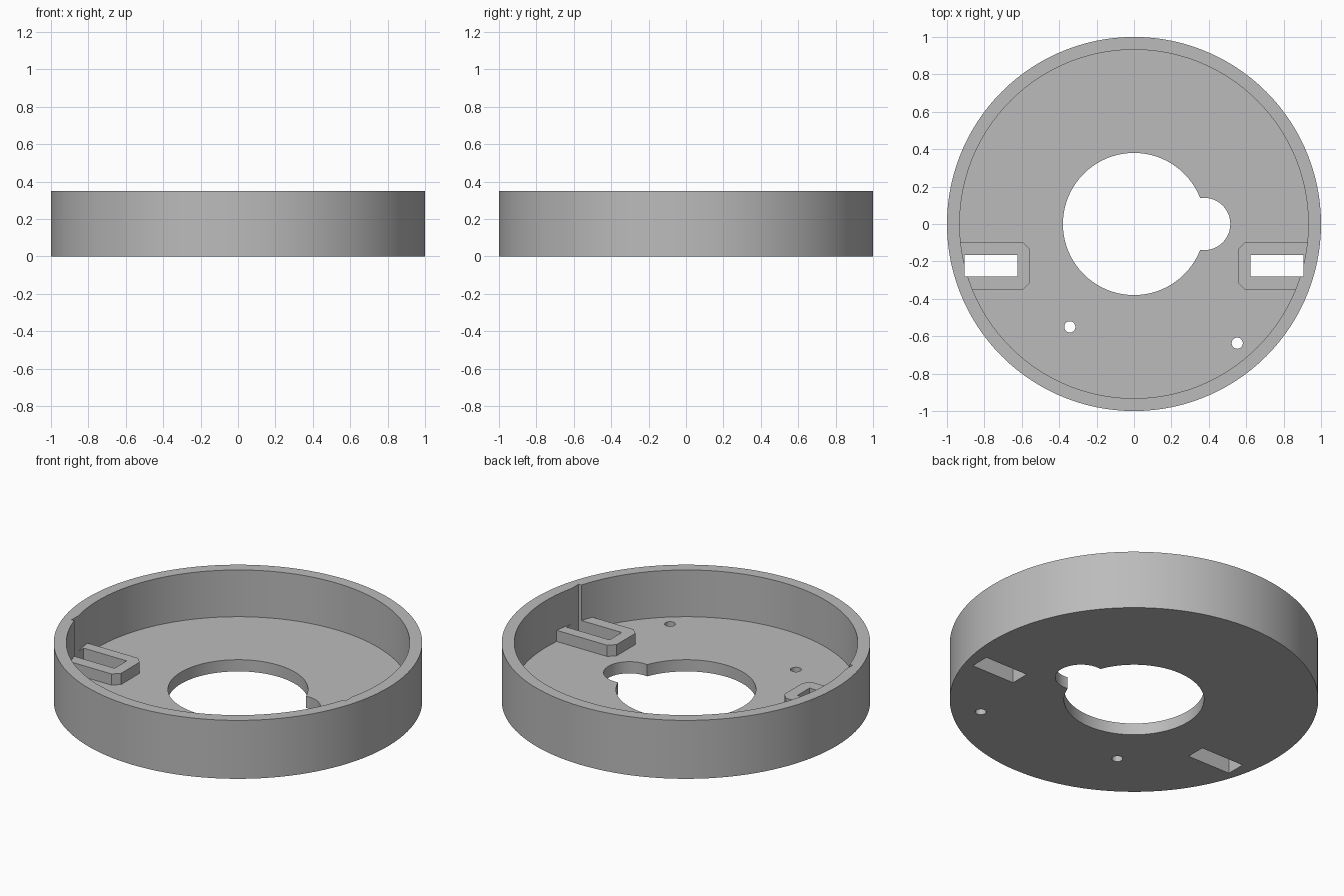
import bpy, bmesh, math

cube = bpy.data.objects.get("Cube")
if cube:
    bpy.data.objects.remove(cube, do_unlink=True)

HEIGHT, FLOOR, BOSS_TOP = 0.35, 0.07, 0.137

grey = bpy.data.materials.new("plain grey")
grey.use_nodes = True
colour = (0.5, 0.5, 0.5, 1)
grey.diffuse_color = colour
grey.node_tree.nodes["Principled BSDF"].inputs["Base Color"].default_value = colour


def circle(radius, sides, x=0, y=0):
    return [(x + radius * math.cos(2 * math.pi * i / sides),
             y + radius * math.sin(2 * math.pi * i / sides)) for i in range(sides)]


def prism(name, outline, z0, z1):
    """Extrude a flat outline from z0 to z1."""
    bm = bmesh.new()
    face = bm.faces.new([bm.verts.new((x, y, z0)) for x, y in outline])
    top = bmesh.ops.extrude_face_region(bm, geom=[face])
    verts = [v for v in top["geom"] if isinstance(v, bmesh.types.BMVert)]
    bmesh.ops.translate(bm, verts=verts, vec=(0, 0, z1 - z0))
    bmesh.ops.recalc_face_normals(bm, faces=bm.faces)
    mesh = bpy.data.meshes.new(name)
    bm.to_mesh(mesh)
    bm.free()
    mesh.materials.append(grey)
    obj = bpy.data.objects.new(name, mesh)
    bpy.context.collection.objects.link(obj)
    return obj


def combine(target, tool, operation):
    """Apply a boolean and discard the tool object."""
    tool.hide_render = True
    mod = target.modifiers.new(operation, 'BOOLEAN')
    mod.operation, mod.solver, mod.object = operation, 'EXACT', tool
    bpy.context.view_layer.objects.active = target
    bpy.ops.object.modifier_apply(modifier=mod.name)
    bpy.data.objects.remove(tool, do_unlink=True)


# Round tray with a raised rim
tray = prism("round_tray", circle(1, 120), 0, HEIGHT)
combine(tray, prism("tray_hollow", circle(0.932, 120), FLOOR, 1), 'DIFFERENCE')

# Chamfered slot bosses, one on each side
boss = [(0.93, -0.10), (0.592, -0.10), (0.555, -0.137),
        (0.555, -0.313), (0.592, -0.35), (0.93, -0.35)]
slot = [(0.907, -0.165), (0.622, -0.165), (0.622, -0.28), (0.907, -0.28)]
for side in (-1, 1):
    outline = [(side * x, y) for x, y in boss]
    combine(tray, prism("slot_boss", outline, FLOOR / 2, BOSS_TOP), 'UNION')

# Slots, running up through the inside of the rim
for side in (-1, 1):
    outline = [(side * x, y) for x, y in slot]
    combine(tray, prism("slot_cutter", outline, -1, 1), 'DIFFERENCE')

# Central opening with its side lobe, and two screw holes
holes = [circle(0.38, 80), circle(0.14, 48, 0.375, 0),
         circle(0.03, 20, -0.343, -0.55), circle(0.03, 20, 0.552, -0.637)]
for outline in holes:
    combine(tray, prism("hole_cutter", outline, -1, 1), 'DIFFERENCE')

# Smooth the round walls, keep edges crisp
bpy.ops.object.select_all(action='DESELECT')
tray.select_set(True)
bpy.context.view_layer.objects.active = tray
bpy.ops.object.shade_smooth_by_angle(angle=math.radians(25))
